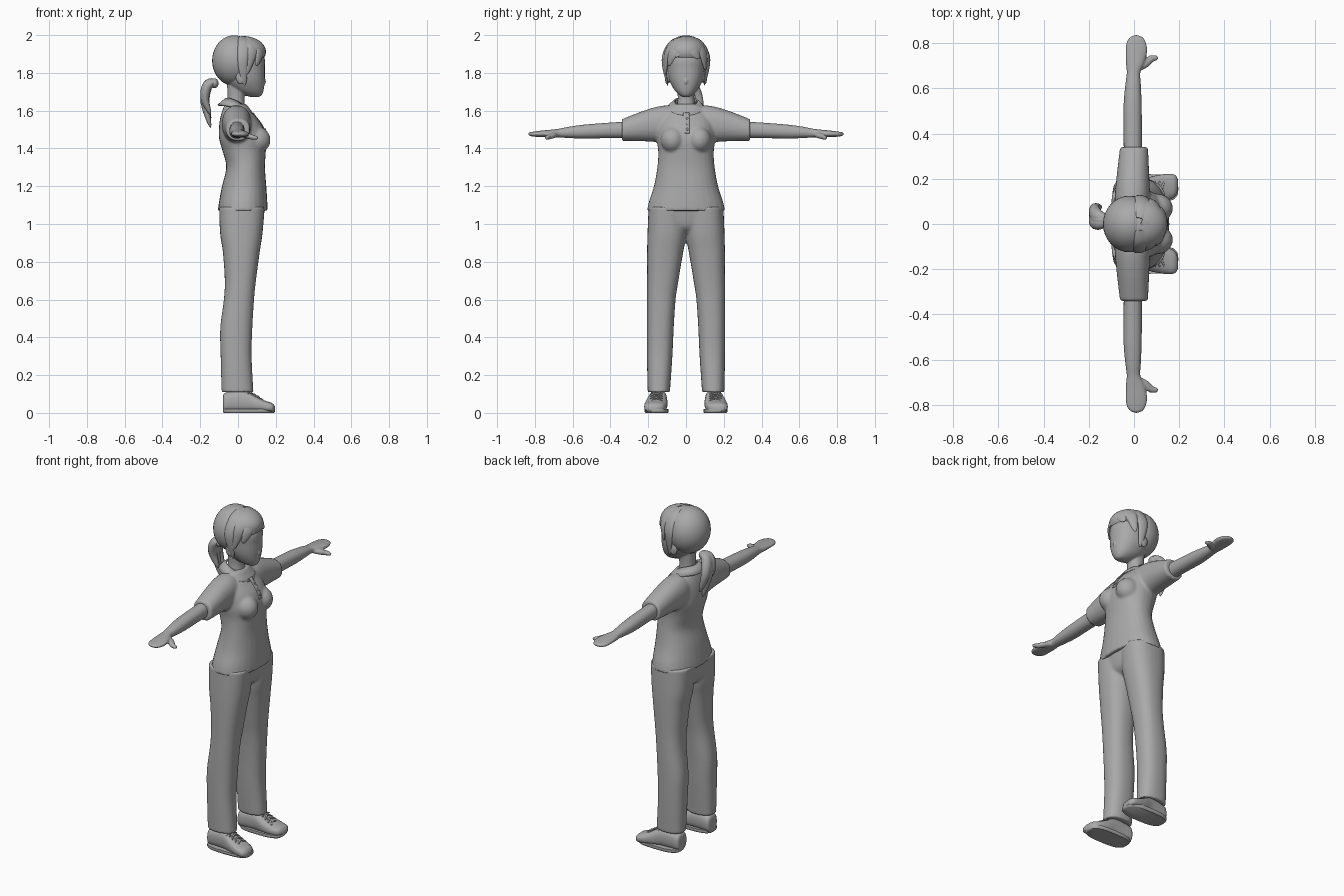
import bpy, bmesh
from math import sin, cos, pi, radians, copysign
from mathutils import Vector, Matrix

if "Cube" in bpy.data.objects:
    bpy.data.objects.remove(bpy.data.objects["Cube"])

grey = bpy.data.materials.new("plain grey")
grey.use_nodes = True
GREY = (0.4, 0.4, 0.4, 1)
grey.diffuse_color = GREY
grey.node_tree.nodes["Principled BSDF"].inputs["Base Color"].default_value = GREY


def smooth_rows(rows, steps=4):
    """Catmull-Rom interpolation through rows of numbers."""
    out = []
    last = len(rows) - 1
    for i in range(last):
        quad = zip(rows[max(i - 1, 0)], rows[i], rows[i + 1], rows[min(i + 2, last)])
        quad = list(quad)
        for s in range(steps):
            t = s / steps
            out.append([b + 0.5 * t * (c - a + t * (2*a - 5*b + 4*c - d + t * (3*(b - c) + d - a)))
                        for a, b, c, d in quad])
    return out + [list(rows[-1])]


def skin(bm, rings):
    """Join rings of points into a closed tube."""
    loops = [[bm.verts.new(p) for p in ring] for ring in rings]
    n = len(loops[0])
    for low, high in zip(loops, loops[1:]):
        for i in range(n):
            bm.faces.new((low[i], low[(i + 1) % n], high[(i + 1) % n], high[i]))
    bm.faces.new(loops[0][::-1])
    bm.faces.new(loops[-1])


def loft(bm, axis, rows, power=2.2, sides=28):
    """Rows are (position on axis, u min, u max, v min, v max)."""
    order = {"x": (2, 0, 1), "y": (0, 2, 1), "z": (0, 1, 2)}[axis]
    rings = []
    for t, u0, u1, v0, v1 in smooth_rows(rows):
        ring = []
        for k in range(sides):
            a = 2 * pi * k / sides
            c, s = [copysign(abs(f) ** (2 / power), f) for f in (cos(a), sin(a))]
            p = ((u0 + u1 + c * (u1 - u0)) / 2, (v0 + v1 + s * (v1 - v0)) / 2, t)
            ring.append((p[order[0]], p[order[1]], p[order[2]]) if axis != "x" else (t, p[0], p[1]))
        rings.append(ring)
    skin(bm, rings)


def strand(bm, points, width, thick, centre, tip=0.08):
    """Flattened tapering lock lying around a centre."""
    path = [Vector(p) for p in smooth_rows(points, 6)]
    rings = []
    for i, p in enumerate(path):
        t = i / (len(path) - 1)
        size = tip + (1 - tip) * sin(pi * (0.18 + 0.82 * t)) ** 0.75 if t < 1 else tip
        along = (path[min(i + 1, len(path) - 1)] - path[max(i - 1, 0)]).normalized()
        side = along.cross(p - centre).normalized()
        out = side.cross(along)
        rings.append([p + side * cos(a) * width * size + out * sin(a) * thick * size
                      for a in [2 * pi * k / 12 for k in range(12)]])
    skin(bm, rings)


def ball(bm, centre, radii):
    m = Matrix.Translation(centre) @ Matrix.Diagonal((*radii, 1))
    bmesh.ops.create_uvsphere(bm, u_segments=32, v_segments=20, radius=1, matrix=m)


def finish(name, bm, mirror=False, voxel=0, soften=4):
    bmesh.ops.recalc_face_normals(bm, faces=bm.faces)
    mesh = bpy.data.meshes.new(name)
    bm.to_mesh(mesh)
    bm.free()
    mesh.materials.append(grey)
    obj = bpy.data.objects.new(name, mesh)
    bpy.context.collection.objects.link(obj)
    bpy.ops.object.select_all(action="DESELECT")
    bpy.context.view_layer.objects.active = obj
    obj.select_set(True)
    bpy.ops.object.shade_smooth_by_angle(angle=radians(50))
    if mirror:
        mod = obj.modifiers.new("mirror", "MIRROR")
        mod.use_axis = (False, True, False)
        mod.use_mirror_merge = False
    if voxel:
        mod = obj.modifiers.new("blend", "REMESH")
        mod.mode, mod.voxel_size, mod.use_smooth_shade = "VOXEL", voxel, True
        mod = obj.modifiers.new("soften", "SMOOTH")
        mod.factor, mod.iterations = 0.5, soften
    return obj


# Shirt: torso, bust and sleeves blended together
bm = bmesh.new()
for_torso = [(1.07, -.107, .157, .207), (1.12, -.1, .155, .196), (1.2, -.085, .15, .17),
             (1.3, -.062, .143, .152), (1.38, -.08, .147, .147), (1.45, -.1, .15, .155),
             (1.52, -.1, .13, .15), (1.58, -.09, .085, .13), (1.635, -.07, .045, .08)]
loft(bm, "z", [(z, a, b, -w, w) for z, a, b, w in for_torso])
for s in (-1, 1):
    ball(bm, (.1, s * .07, 1.445), (.072, .064, .07))
    loft(bm, "y", [(0, -.07, .05, 1.45, 1.61), (s * .1, -.085, .07, 1.43, 1.628),
                   (s * .2, -.078, .068, 1.437, 1.608), (s * .34, -.062, .062, 1.44, 1.555)])
shirt = finish("shirt", bm, voxel=0.008)

# Trousers: two legs and a hip block
bm = bmesh.new()
loft(bm, "z", [(1.09, -.1, .14, -.198, .198), (.99, -.09, .12, -.185, .185), (.95, -.06, .08, -.1, .1)])
for s in (-1, 1):
    legs = [(1.09, -.1, .142, 0, .198), (.95, -.095, .13, -.002, .204), (.85, -.08, .115, .015, .206),
            (.7, -.07, .095, .04, .206), (.6, -.075, .085, .055, .207), (.45, -.094, .076, .065, .208),
            (.3, -.092, .072, .072, .207), (.11, -.087, .082, .085, .203)]
    loft(bm, "z", [(z, a, b, min(s * c, s * d), max(s * c, s * d)) for z, a, b, c, d in legs], 2.4)
finish("trousers", bm, voxel=0.008)

# Arms with mitten hands and thumbs
bm = bmesh.new()
loft(bm, "y", [(.28, -.045, .035, 1.455, 1.545), (.4, -.046, .035, 1.455, 1.537),
               (.53, -.046, .034, 1.452, 1.527), (.62, -.038, .03, 1.455, 1.515),
               (.67, -.032, .028, 1.458, 1.505), (.71, -.036, .045, 1.458, 1.5),
               (.76, -.037, .058, 1.46, 1.495), (.8, -.034, .054, 1.462, 1.49),
               (.825, -.02, .04, 1.466, 1.486), (.835, 0, .02, 1.472, 1.48)])
strand(bm, [(.005, .685, 1.475), (.045, .705, 1.468), (.075, .73, 1.46), (.105, .735, 1.455)],
       .018, .015, Vector((0, .7, 1)), tip=.45)
finish("arm", bm, mirror=True, voxel=0.005, soften=3)

# Shoes with soles and laces
bm = bmesh.new()
loft(bm, "x", [(-.08, .12, .17, .01, .08), (-.07, .1, .19, .004, .105), (-.02, .1, .195, .004, .118),
               (.04, .1, .2, .004, .118), (.09, .098, .213, .004, .09), (.14, .103, .221, .004, .066),
               (.18, .12, .218, .004, .052), (.195, .15, .195, .01, .035)], 2.6)
finish("shoe", bm, mirror=True)
bm = bmesh.new()
loft(bm, "z", [(0, -.076, .19, .095, .215), (.008, -.08, .196, .092, .22), (.02, -.08, .196, .092, .22)], 3)
finish("shoe_sole", bm, mirror=True)
bm = bmesh.new()
for i in range(4):
    x, z = .065 + i * .019, .112 - i * .012
    for tilt in (-.012, .012):
        strand(bm, [(x - tilt, .125, z - .012), (x, .157, z), (x + tilt, .19, z - .012)],
               .005, .004, Vector((x, .157, 0)), tip=.5)
finish("shoe_laces", bm, mirror=True)

# Neck and face
bm = bmesh.new()
loft(bm, "z", [(1.58, -.065, .045, -.055, .055), (1.64, -.057, .035, -.046, .046),
               (1.68, -.055, .035, -.044, .044), (1.76, -.06, .05, -.05, .05)])
face = [(1.672, .07, .11, .014), (1.682, .035, .125, .034), (1.71, -.02, .136, .062),
        (1.76, -.07, .142, .088), (1.82, -.09, .142, .099), (1.88, -.1, .14, .1), (1.95, -.06, .1, .07)]
loft(bm, "z", [(z, a, b, -w, w) for z, a, b, w in face])
ball(bm, (.136, 0, 1.755), (.013, .01, .016))
for s in (-1, 1):
    ball(bm, (.015, s * .1, 1.775), (.026, .012, .036))
finish("head", bm, voxel=0.005, soften=3)

# Hair caps
bm = bmesh.new()
ball(bm, (-.02, 0, 1.865), (.117, .125, .134))
finish("hair_back", bm)
bm = bmesh.new()
ball(bm, (.03, 0, 1.912), (.118, .108, .082))
finish("hair_front", bm)

# Fringe and side locks, laid out by azimuth and elevation in degrees
MIDDLE = Vector((.01, 0, 1.855))


def on_head(az, el):
    az, el = radians(az), radians(el)
    flat = cos(el if el > 0 else el / 2)
    return MIDDLE + Vector((.142 * flat * cos(az), .118 * flat * sin(az), .135 * sin(el)))


locks = [[(40, 78), (-10, 50), (-38, 22), (-52, -8)], [(25, 72), (-40, 52), (-62, 20), (-75, -28)],
         [(20, 72), (40, 45), (54, 18), (62, -18)], [(50, 76), (72, 45), (80, 5), (76, -65)],
         [(-60, 76), (-78, 45), (-84, 5), (-78, -65)], [(15, 68), (12, 45), (24, 26), (36, 8)],
         [(30, 74), (5, 55), (-14, 35), (-28, 12)]]
bm = bmesh.new()
for lock in locks:
    strand(bm, [on_head(*p) for p in lock], .036, .014, MIDDLE)
finish("hair_locks", bm)

# Ponytail and its band
bm = bmesh.new()
for side, drop in ((-.028, .07), (0, 0), (.026, .04)):
    strand(bm, [(-.115, .015, 1.75), (-.16, .02 + side / 2, 1.735), (-.175, .04 + side, 1.64 + drop / 3),
                (-.145, .05 + side, 1.51 + drop)], .032, .027, Vector((0, .03, 1.63)))
finish("ponytail", bm)
bm = bmesh.new()
ball(bm, (-.125, .012, 1.745), (.022, .03, .026))
finish("hair_band", bm)

# Collar: a flared strip open at the front
bm = bmesh.new()
pairs = []
for i in range(37):
    a = radians(8 + i * 344 / 36)
    front = ((cos(a) + 1) / 2) ** 2
    inner = (.058 * cos(a) - .008, .062 * sin(a), 1.668 - .055 * front)
    outer = (.1 * cos(a) - .008, .104 * sin(a), 1.632 - .055 * front)
    pairs.append([bm.verts.new(p) for p in (inner, outer)])
for (a, b), (c, d) in zip(pairs, pairs[1:]):
    bm.faces.new((a, b, d, c))
collar = finish("collar", bm)
collar.modifiers.new("thickness", "SOLIDIFY").thickness = .008

# Placket and buttons laid on the shirt front
bm = bmesh.new()
bmesh.ops.create_grid(bm, x_segments=12, y_segments=4, size=1,
                      matrix=Matrix.Translation((.3, .006, 1.535)) @ Matrix.Rotation(pi / 2, 4, "Y")
                      @ Matrix.Diagonal((.055, .012, 1, 1)))
for z in (1.5, 1.53, 1.56):
    bmesh.ops.create_circle(bm, cap_ends=True, segments=12, radius=.006,
                            matrix=Matrix.Translation((.31, .006, z)) @ Matrix.Rotation(pi / 2, 4, "Y"))
placket = finish("placket", bm)
wrap = placket.modifiers.new("lay on shirt", "SHRINKWRAP")
wrap.target, wrap.wrap_method, wrap.offset = shirt, "PROJECT", .004
wrap.use_project_x, wrap.use_negative_direction, wrap.use_positive_direction = True, True, False
placket.modifiers.new("thickness", "SOLIDIFY").thickness = .006
